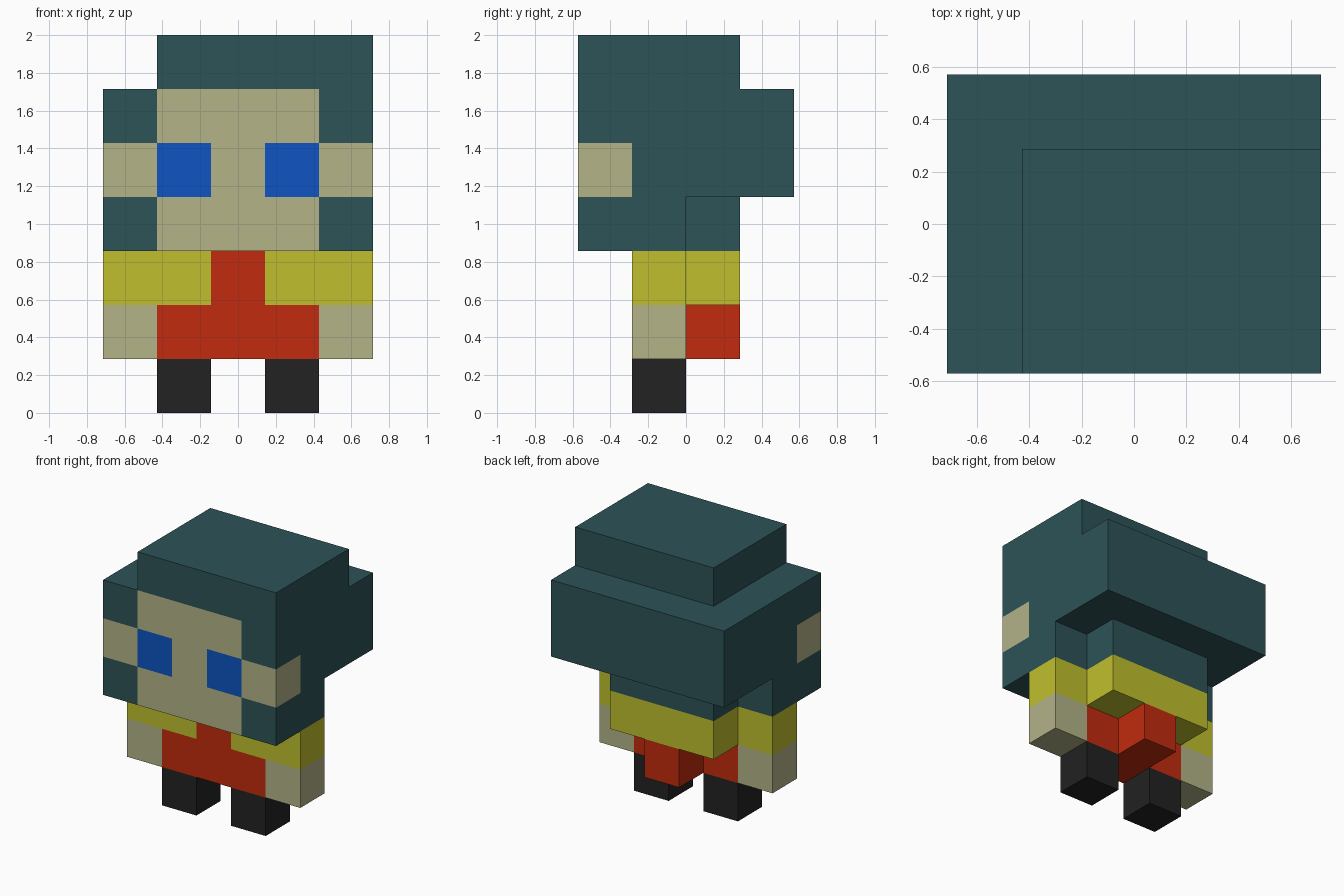
import bpy
import bmesh
from itertools import product
from math import radians

cube = bpy.data.objects.get("Cube")
if cube:
    bpy.data.objects.remove(cube, do_unlink=True)

UNIT = 2 / 7          # one block
GRID = (5, 4, 7)      # blocks along x, y, z


def material(name, *rgb):
    linear = [((c / 255 + 0.055) / 1.055) ** 2.4 for c in rgb] + [1]
    mat = bpy.data.materials.new(name)
    mat.use_nodes = True
    mat.diffuse_color = linear
    mat.node_tree.nodes["Principled BSDF"].inputs["Base Color"].default_value = linear
    return mat


HAIR = material("dark teal", 45, 83, 87)
SKIN = material("pale skin", 179, 179, 137)
EYE = material("blue", 14, 83, 194)
SHIRT = material("yellow", 191, 191, 45)
DRESS = material("red", 194, 43, 14)
SHOE = material("black", 34, 34, 34)


def blocks(name, mat, *boxes):
    """Join boxes, given as (x0, x1, y0, y1, z0, z1) in blocks, into one closed skin."""
    cells = set()
    for x0, x1, y0, y1, z0, z1 in boxes:
        cells.update(product(range(x0, x1), range(y0, y1), range(z0, z1)))
    bm = bmesh.new()
    verts = {}

    def vert(p):
        if p not in verts:
            verts[p] = bm.verts.new(((p[0] - GRID[0] / 2) * UNIT,
                                     (p[1] - GRID[1] / 2) * UNIT, p[2] * UNIT))
        return verts[p]

    for cell in sorted(cells):
        for axis, side in product(range(3), (0, 1)):
            near = list(cell)
            near[axis] += 2 * side - 1
            if tuple(near) in cells:
                continue
            loop = []
            for u, v in ((0, 0), (1, 0), (1, 1), (0, 1)):
                p = list(cell)
                p[axis] += side
                p[(axis + 1) % 3] += u
                p[(axis + 2) % 3] += v
                loop.append(vert(tuple(p)))
            bm.faces.new(loop if side else loop[::-1])
    bmesh.ops.dissolve_limit(bm, angle_limit=radians(1), verts=bm.verts[:], edges=bm.edges[:])
    mesh = bpy.data.meshes.new(name)
    bm.to_mesh(mesh)
    bm.free()
    mesh.materials.append(mat)
    bpy.context.collection.objects.link(bpy.data.objects.new(name, mesh))


def mirrored(box):
    return (GRID[0] - box[1], GRID[0] - box[0]) + box[2:]


def pair(name, mat, box):
    blocks("left_" + name, mat, box)
    blocks("right_" + name, mat, mirrored(box))


# Hair: off-centre crown, wide back, side locks and nape
upper_lock = (4, 5, 0, 1, 5, 6)
lower_lock = (4, 5, 0, 1, 3, 4)
blocks("hair", HAIR,
       (1, 5, 0, 3, 6, 7), (0, 5, 1, 4, 4, 6),
       upper_lock, mirrored(upper_lock), lower_lock, mirrored(lower_lock),
       (0, 5, 1, 2, 3, 4), (1, 4, 2, 3, 3, 4))

# Face: forehead, nose and chin around the eyes
blocks("face", SKIN, (1, 4, 0, 1, 5, 6), (2, 3, 0, 1, 4, 5), (1, 4, 0, 1, 3, 4))
pair("eye", EYE, (3, 4, 0, 1, 4, 5))
pair("ear", SKIN, (4, 5, 0, 1, 4, 5))

# Body
blocks("shirt", SHIRT, (0, 2, 1, 2, 2, 3), (3, 5, 1, 2, 2, 3), (1, 4, 2, 3, 2, 3))
blocks("dress", DRESS, (2, 3, 1, 2, 2, 3), (1, 4, 1, 2, 1, 2), (2, 3, 2, 3, 1, 2))
pair("hand", SKIN, (4, 5, 1, 2, 1, 2))
pair("leg", SHOE, (3, 4, 1, 2, 0, 1))
